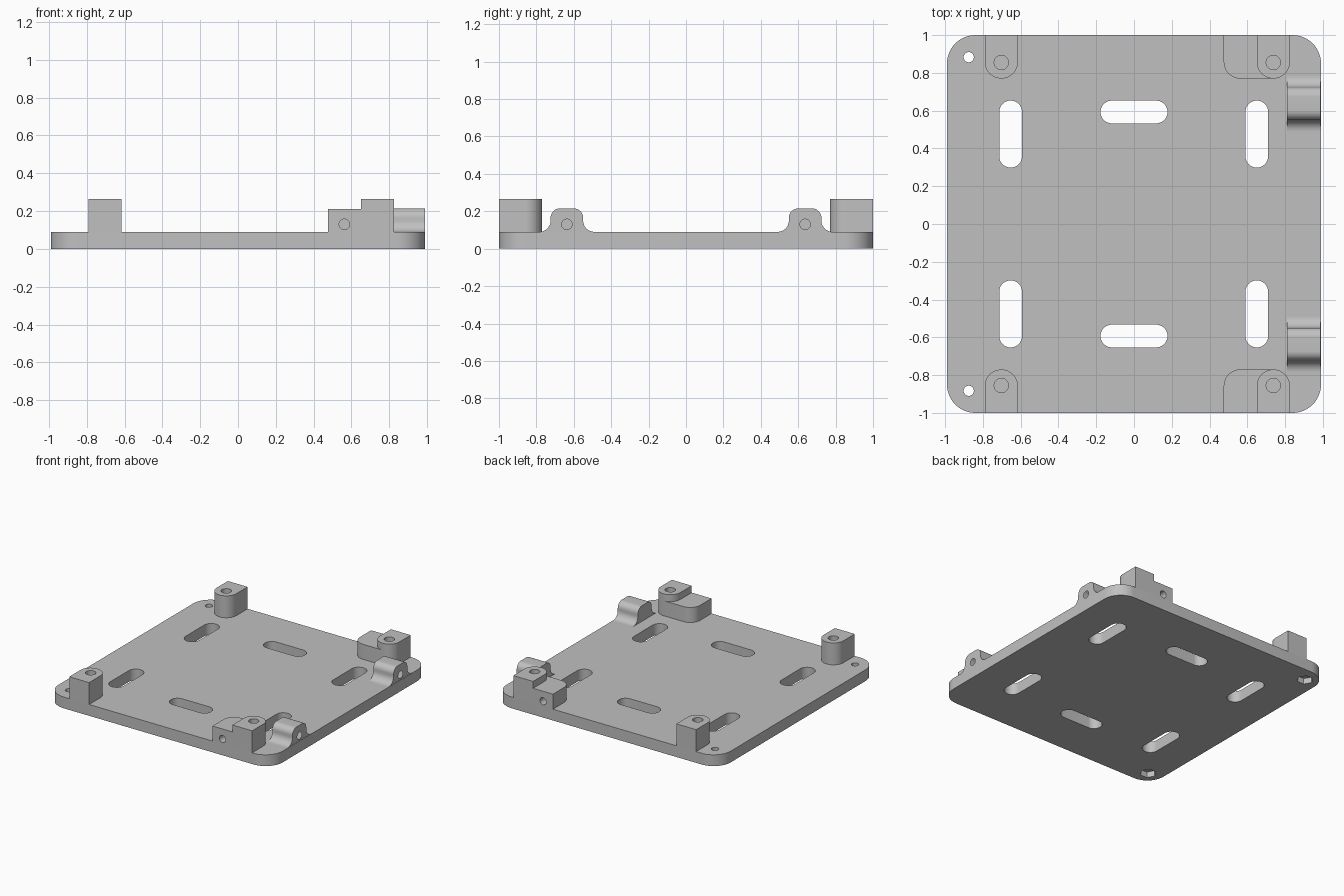
import bpy, bmesh, math
from mathutils import Vector

cube = bpy.data.objects.get("Cube")
if cube:
    bpy.data.objects.remove(cube, do_unlink=True)

grey = bpy.data.materials.new("matte grey")
grey.use_nodes = True
COLOUR = (0.53, 0.53, 0.53, 1)
grey.diffuse_color = COLOUR
grey.node_tree.nodes["Principled BSDF"].inputs["Base Color"].default_value = COLOUR


def rounded(corners, steps=12):
    """Outline from (u, v, radius) corners, each rounded by its radius."""
    points = []
    for i, (u, v, r) in enumerate(corners):
        p = Vector((u, v))
        if r == 0:
            arc = [p]
        else:
            a = (Vector(corners[i - 1][:2]) - p).normalized()
            b = (Vector(corners[(i + 1) % len(corners)][:2]) - p).normalized()
            half = a.angle(b) / 2
            centre = p + (a + b).normalized() * (r / math.sin(half))
            start = p + a * (r / math.tan(half)) - centre
            end = p + b * (r / math.tan(half)) - centre
            turn = math.atan2(start.x * end.y - start.y * end.x, start.dot(end))
            base = math.atan2(start.y, start.x)
            arc = [centre + r * Vector((math.cos(base + turn * k / steps),
                                        math.sin(base + turn * k / steps)))
                   for k in range(steps + 1)]
        for q in arc:
            if not points or (q - points[-1]).length > 1e-4:
                points.append(q)
    if (points[0] - points[-1]).length < 1e-4:
        points.pop()
    return points


def box(u, v, w, h, r):
    """Rounded rectangle outline about a centre."""
    return rounded([(u + sx * w / 2, v + sy * h / 2, r)
                    for sx, sy in ((-1, -1), (1, -1), (1, 1), (-1, 1))])


def circle(u, v, r, sides=32):
    return [Vector((u + r * math.cos(2 * math.pi * k / sides),
                    v + r * math.sin(2 * math.pi * k / sides))) for k in range(sides)]


def prism(name, outline, lo, hi, axis="z"):
    """Extrude an outline between two positions along an axis."""
    place = {"z": lambda p, w: (p.x, p.y, w),
             "x": lambda p, w: (w, p.x, p.y),
             "y": lambda p, w: (p.x, w, p.y)}[axis]
    bm = bmesh.new()
    rings = [[bm.verts.new(place(p, w)) for p in outline] for w in (lo, hi)]
    for ring in rings:
        bm.faces.new(ring)
    n = len(outline)
    for k in range(n):
        m = (k + 1) % n
        bm.faces.new((rings[0][k], rings[0][m], rings[1][m], rings[1][k]))
    bmesh.ops.recalc_face_normals(bm, faces=bm.faces)
    mesh = bpy.data.meshes.new(name)
    bm.to_mesh(mesh)
    bm.free()
    mesh.materials.append(grey)
    obj = bpy.data.objects.new(name, mesh)
    bpy.context.collection.objects.link(obj)
    return obj


def activate(obj):
    bpy.ops.object.select_all(action="DESELECT")
    obj.select_set(True)
    bpy.context.view_layer.objects.active = obj


def cut(target, outline, lo, hi, axis="z"):
    """Subtract an extruded outline from a part."""
    cutter = prism("cutter", outline, lo, hi, axis)
    cutter.hide_render = True
    mod = target.modifiers.new("cut", "BOOLEAN")
    mod.operation = "DIFFERENCE"
    mod.solver = "EXACT"
    mod.object = cutter
    activate(target)
    bpy.ops.object.modifier_apply(modifier=mod.name)
    bpy.data.objects.remove(cutter, do_unlink=True)


PLATE, LOW, HIGH, LUG = 0.09, 0.21, 0.265, 0.215
HOLE_Y, HOLE_Z = 0.855, 0.13
POST_R = 0.0875

plate = prism("base_plate", box(0, 0, 1.98, 2, 0.15), 0, PLATE)
parts = [plate]


def pad(name, x0, x1, s, lo, hi):
    """Block flush with the plate edge, rounded at its inner end."""
    outline = rounded([(x0, s, 0), (x1, s, 0),
                       (x1, s * 0.77, POST_R - 0.0002), (x0, s * 0.77, POST_R - 0.0002)])
    obj = prism(name, outline, lo, hi)
    parts.append(obj)
    return obj


for s, end in ((-1, "front"), (1, "back")):
    # Slots through the plate
    cut(plate, box(0, s * 0.593, 0.355, 0.12, 0.0599), -0.1, 0.2)
    for x in (-0.653, 0.65):
        cut(plate, box(x, s * 0.476, 0.12, 0.355, 0.0599), -0.1, 0.2)

    # Screw holes with hexagonal nut recesses underneath
    cut(plate, circle(-0.875, s * 0.883, 0.027), -0.1, 0.2)
    cut(plate, circle(-0.875, s * 0.883, 0.06, 6), -0.1, 0.045)

    # Standoff posts
    post = pad(end + "_right_post", -0.79, -0.615, s, PLATE, HIGH)
    cut(post, circle(-0.7025, s * HOLE_Y, 0.038), 0.12, 0.4)

    # Stepped blocks with a side hole
    block = pad(end + "_left_block", 0.475, 0.825, s, PLATE, LOW)
    cut(block, circle(0.5625, HOLE_Z, 0.028), s * 0.86, s * 1.2, "y")
    cut(block, circle(0.7375, s * HOLE_Y, 0.038), 0.12, 0.4)
    top = pad(end + "_left_post", 0.65, 0.825, s, LOW, HIGH)
    cut(top, circle(0.7375, s * HOLE_Y, 0.038), 0.12, 0.4)

    # Filleted lugs on the side edge
    c = s * 0.637
    lug = prism(end + "_lug", rounded([
        (c - 0.148, PLATE, 0), (c - 0.087, PLATE, 0.06), (c - 0.087, LUG, 0.05),
        (c + 0.087, LUG, 0.05), (c + 0.087, PLATE, 0.06), (c + 0.148, PLATE, 0)]),
        0.81, 0.988, "x")
    cut(lug, circle(c, HOLE_Z, 0.028), 0.86, 1.2, "x")
    parts.append(lug)

for obj in parts:
    activate(obj)
    bpy.ops.object.shade_smooth_by_angle(angle=math.radians(30))
